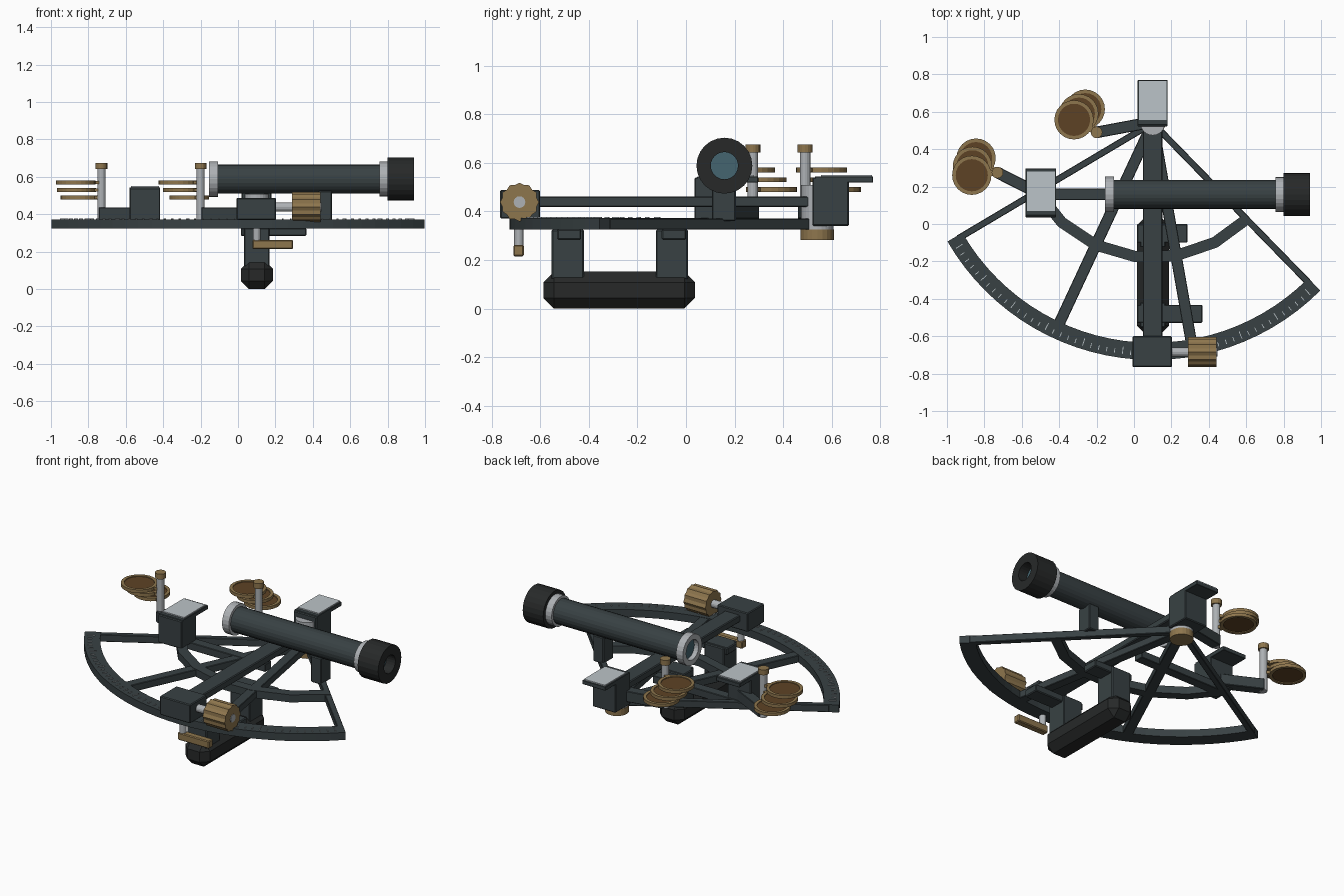
import bpy, bmesh
from math import sin, cos, radians, pi, atan2, hypot
from mathutils import Matrix, Vector

if "Cube" in bpy.data.objects:
    bpy.data.objects.remove(bpy.data.objects["Cube"])


def mat(name, r, g, b):
    m = bpy.data.materials.new(name)
    m.diffuse_color = (r, g, b, 1)
    m.use_nodes = True
    m.node_tree.nodes["Principled BSDF"].inputs["Base Color"].default_value = m.diffuse_color
    return m


SLATE = mat("slate_paint", 0.04, 0.053, 0.057)
BLACK = mat("black_grip", 0.02, 0.022, 0.022)
BRASS = mat("brass", 0.27, 0.18, 0.075)
STEEL = mat("steel", 0.42, 0.44, 0.46)
MIRROR = mat("mirror_glass", 0.5, 0.55, 0.58)
AMBER = mat("amber_glass", 0.11, 0.055, 0.018)
BLUE = mat("lens_glass", 0.06, 0.13, 0.16)
PX, PY = 0.1, 0.54          # pivot of the arc
Z0, Z1 = 0.325, 0.372       # frame thickness


def finish(name, bm, material, bevel=0):
    bmesh.ops.recalc_face_normals(bm, faces=bm.faces)
    me = bpy.data.meshes.new(name)
    bm.to_mesh(me)
    bm.free()
    me.materials.append(material)
    ob = bpy.data.objects.new(name, me)
    bpy.context.collection.objects.link(ob)
    if bevel:
        mod = ob.modifiers.new("bevel", "BEVEL")
        mod.width, mod.segments = bevel, 1
    return ob


def box(name, x0, x1, y0, y1, z0, z1, material=SLATE, bevel=0.005):
    bm = bmesh.new()
    m = Matrix.Translation(((x0 + x1) / 2, (y0 + y1) / 2, (z0 + z1) / 2)) @ \
        Matrix.Diagonal((x1 - x0, y1 - y0, z1 - z0, 1))
    bmesh.ops.create_cube(bm, size=1, matrix=m)
    return finish(name, bm, material, bevel)


def bar(name, a, b, width, z0, z1, material=SLATE, bevel=0.003):
    """Flat bar between two plan points."""
    ob = box(name, 0, hypot(b[0] - a[0], b[1] - a[1]), -width / 2, width / 2, z0, z1, material, bevel)
    ob.location = (a[0], a[1], 0)
    ob.rotation_euler.z = atan2(b[1] - a[1], b[0] - a[0])
    return ob


def lathe(name, profile, loc, axis="Z", n=24, material=SLATE, closed=False, flute=1):
    """Spin (radius, height) points; closed makes a ring section, otherwise ends are capped."""
    bm = bmesh.new()
    rows = []
    for r, h in profile:
        row = []
        for i in range(n):
            k = r * (flute if i % 2 else 1)
            a = 2 * pi * i / n
            c, s = k * cos(a), k * sin(a)
            p = (c, s, h) if axis == "Z" else (h, c, s)
            row.append(bm.verts.new(Vector(p) + Vector(loc)))
        rows.append(row)
    pairs = list(zip(rows, rows[1:])) + ([(rows[-1], rows[0])] if closed else [])
    for p, q in pairs:
        for i in range(n):
            j = (i + 1) % n
            bm.faces.new((p[i], p[j], q[j], q[i]))
    if not closed:
        bm.faces.new(rows[0])
        bm.faces.new(rows[-1])
    return finish(name, bm, material)


def rod(name, r, h0, h1, loc, axis="Z", n=16, material=STEEL, flute=1):
    return lathe(name, [(r, h0), (r, h1)], loc, axis, n, material, False, flute)


def ring(name, r0, r1, h0, h1, loc, axis="Z", n=24, material=SLATE):
    return lathe(name, [(r0, h0), (r1, h0), (r1, h1), (r0, h1)], loc, axis, n, material, True)


def polar(r, deg):
    return PX + r * cos(radians(deg)), PY + r * sin(radians(deg))


def arc(name, r0, r1, a0, a1, n):
    bm = bmesh.new()
    rows = []
    for i in range(n + 1):
        a = a0 + (a1 - a0) * i / n
        rows.append([bm.verts.new((*polar(r, a), z)) for r, z in
                     ((r0, Z0), (r1, Z0), (r1, Z1), (r0, Z1))])
    for p, q in zip(rows, rows[1:]):
        for i in range(4):
            j = (i + 1) % 4
            bm.faces.new((p[i], p[j], q[j], q[i]))
    bm.faces.new(rows[0])
    bm.faces.new(rows[-1])
    return finish(name, bm, SLATE)


# frame: graduated limb, inner arc, spokes
arc("limb", 1.175, 1.267, 210, 315, 28)
arc("inner_arc", 0.69, 0.75, 210, 315, 6)
for i, (ang, w) in enumerate(((210.7, 0.035), (245, 0.06), (280, 0.06), (314.3, 0.035))):
    bar(f"spoke_{i}", (PX, PY), polar(1.21, ang), w, Z0, Z1 - 0.002)
for i in range(51):
    ang = 212.5 + 2 * i
    r = 1.205 if i % 5 == 0 else 1.222
    bar(f"scale_mark_{i}", polar(r, ang), polar(1.247, ang), 0.004, Z1 - 0.002, Z1 + 0.005, MIRROR, 0)

# index arm, pivot and clamp box
box("index_arm", PX - 0.053, PX + 0.053, -0.62, PY, 0.418, 0.462)
rod("pivot_post", 0.066, Z0, 0.508, (PX, PY, 0), n=24)
rod("pivot_cap", 0.068, 0.283, Z0, (PX, PY, 0), n=20, material=BRASS)
box("clamp_box", -0.008, 0.204, -0.765, -0.6, 0.37, 0.488)
rod("drum_shaft", 0.024, 0.19, 0.446, (0, -0.685, 0.438), "X")
rod("drum_knob", 0.08, 0.29, 0.442, (0, -0.685, 0.438), "X", 24, BRASS, 0.91)
rod("clamp_pin", 0.02, 0.24, 0.38, (PX, -0.688, 0))
box("clamp_lever", 0.077, 0.295, -0.71, -0.667, 0.215, 0.262, BRASS)

# handle with two legs and mounting tabs
box("handle_grip", 0.015, 0.187, -0.587, 0.037, 0, 0.152, BLACK, 0.044)
for name, y0, y1, t0, t1, x1 in (("front", -0.553, -0.42, -0.53, -0.432, 0.365),
                                 ("rear", -0.124, 0.008, -0.1, 0.0, 0.287)):
    box(f"{name}_handle_leg", 0.032, 0.168, y0, y1, 0.12, Z0)
    box(f"{name}_handle_tab", 0.016, x1, t0, t1, 0.283, Z0 + 0.002)

# telescope along x
T = (0, 0.158, 0.588)
ring("telescope_tube", 0.062, 0.077, -0.12, 0.78, T, "X")
ring("objective_ring", 0.062, 0.095, -0.155, -0.108, T, "X", material=STEEL)
rod("objective_lens", 0.064, -0.125, -0.115, T, "X", 24, BLUE)
ring("eyepiece_ring", 0.062, 0.093, 0.757, 0.802, T, "X", material=STEEL)
ring("eyecup", 0.056, 0.115, 0.8, 0.942, T, "X", material=BLACK)
rod("eyepiece_lens", 0.058, 0.87, 0.88, T, "X", 24, BLUE)
box("telescope_post", 0.43, 0.502, 0.106, 0.205, 0.36, 0.525)

# mirror housings with overhanging mirror plates
for name, x0, x1, y0, z0 in (("index", 0.02, 0.18, 0.52, 0.34), ("horizon", -0.58, -0.416, 0.035, 0.365)):
    box(f"{name}_mirror_housing", x0, x1, y0, y0 + 0.15, z0, 0.54)
    box(f"{name}_mirror_plate", x0, x1, y0 + 0.01, y0 + 0.25 + (0.012 if x0 < 0 else 0), 0.518, 0.543, bevel=0.002)
    box(f"{name}_mirror", x0 + 0.007, x1 - 0.007, y0 + 0.035, y0 + 0.245, 0.54, 0.55, MIRROR, 0)
bar("horizon_support", (-0.5, 0.158), (0.1, 0.158), 0.062, Z0, Z1)

# hinged stacks of shade filters
for name, root, pin, start, step in (("index", (0.08, 0.542), (-0.2, 0.49), 116, 17.5),
                                     ("horizon", (-0.5, 0.158), (-0.73, 0.275), 146, 20)):
    bar(f"{name}_shade_arm", root, pin, 0.062, 0.37, 0.437)
    rod(f"{name}_shade_pin", 0.022, 0.37, 0.65, (*pin, 0))
    rod(f"{name}_shade_cap", 0.031, 0.642, 0.675, (*pin, 0), material=BRASS)
    for i in range(3):
        a = radians(start + step * i)
        z = 0.49 + 0.04 * i
        c = (pin[0] + 0.138 * cos(a), pin[1] + 0.138 * sin(a), z)
        e = (pin[0] + 0.04 * cos(a), pin[1] + 0.04 * sin(a))
        ring(f"{name}_shade_rim_{i}", 0.086, 0.105, -0.01, 0.01, c, material=BRASS)
        rod(f"{name}_shade_glass_{i}", 0.088, -0.005, 0.005, c, n=24, material=AMBER)
        bar(f"{name}_shade_lug_{i}", pin, e, 0.03, z - 0.009, z + 0.009, BRASS, 0)
